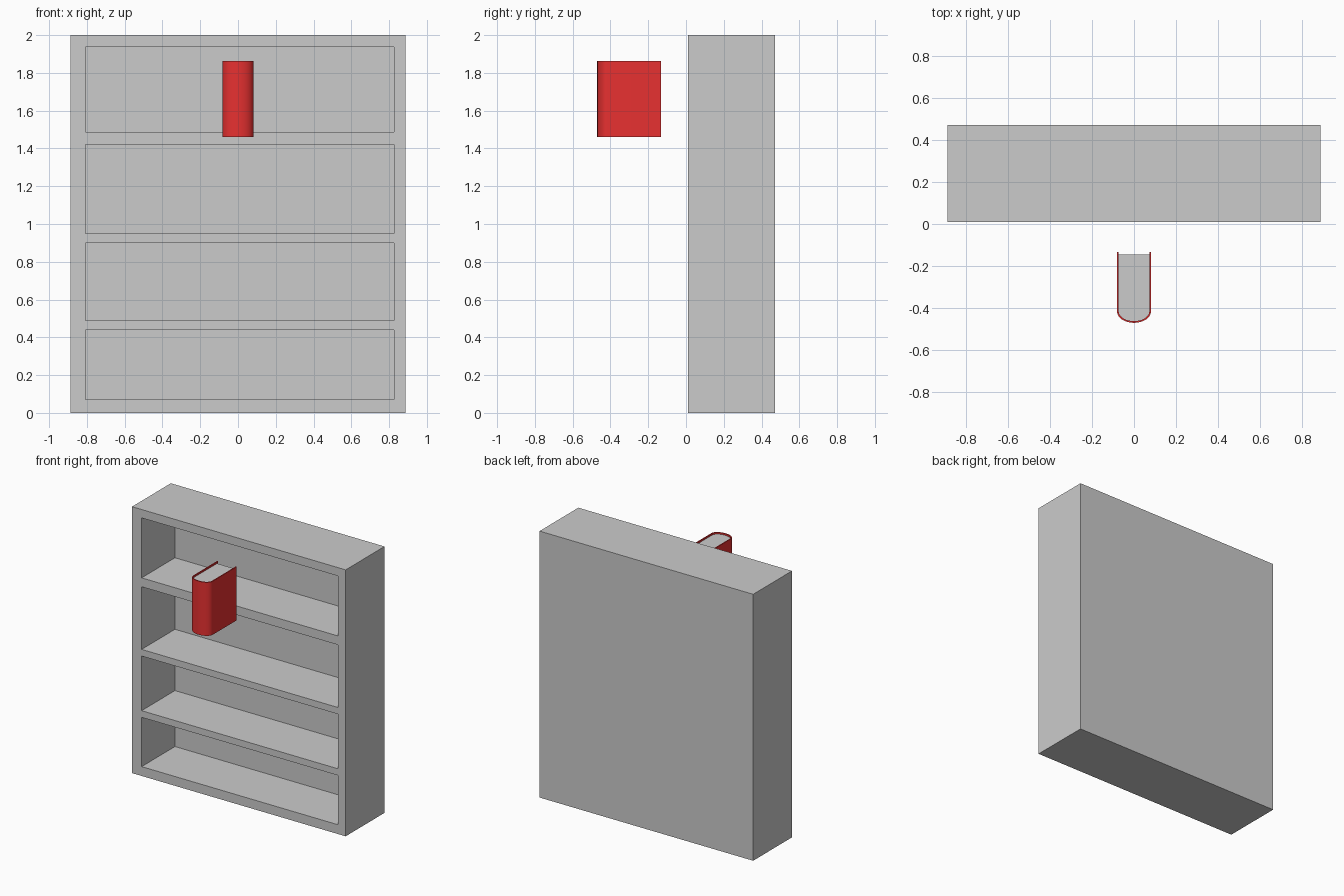
import bpy, bmesh, math

if "Cube" in bpy.data.objects:
    bpy.data.objects.remove(bpy.data.objects["Cube"])


def finish(name, bm):
    bmesh.ops.recalc_face_normals(bm, faces=bm.faces)
    mesh = bpy.data.meshes.new(name)
    bm.to_mesh(mesh)
    bm.free()
    obj = bpy.data.objects.new(name, mesh)
    bpy.context.collection.objects.link(obj)
    return obj


def add_box(bm, lo, hi):
    verts = bmesh.ops.create_cube(bm, size=1)["verts"]
    for v in verts:
        v.co = [a + (c + 0.5) * (b - a) for a, b, c in zip(lo, hi, v.co)]


def activate(obj):
    bpy.ops.object.select_all(action="DESELECT")
    obj.select_set(True)
    bpy.context.view_layer.objects.active = obj


def prism(name, outline, z0, z1):
    bm = bmesh.new()
    face = bm.faces.new([bm.verts.new((x, y, z0)) for x, y in outline])
    new = bmesh.ops.extrude_face_region(bm, geom=[face], use_keep_orig=True)["geom"]
    for g in new:
        if isinstance(g, bmesh.types.BMVert):
            g.co.z = z1
    obj = finish(name, bm)
    activate(obj)
    bpy.ops.object.shade_smooth_by_angle(angle=math.radians(30))
    return obj


def u_shape(half_width, y_open, y_bend, y_spine, steps=24):
    """Open U in plan: straight sides with an elliptical spine."""
    arc = [math.pi * i / steps for i in range(steps + 1)]
    curve = [(half_width * math.cos(a), y_bend - (y_bend - y_spine) * math.sin(a)) for a in arc]
    return [(half_width, y_open)] + curve + [(-half_width, y_open)]


# Bookcase: solid block with four compartments cut into the front
bm = bmesh.new()
add_box(bm, (-0.887, 0.01, 0), (0.887, 0.47, 2))
bookcase = finish("bookcase", bm)

bm = bmesh.new()
for z0, z1 in [(0.07, 0.44), (0.49, 0.90), (0.95, 1.42), (1.487, 1.937)]:
    add_box(bm, (-0.807, -0.1, z0), (0.825, 0.405, z1))
cutter = finish("compartment_cutter", bm)
cutter.hide_render = True

mod = bookcase.modifiers.new("compartments", "BOOLEAN")
mod.operation = "DIFFERENCE"
mod.solver = "EXACT"
mod.object = cutter
activate(bookcase)
bpy.ops.object.modifier_apply(modifier=mod.name)
bpy.data.objects.remove(cutter)

# Book cover: thin red U wrapped round the spine
outer = u_shape(0.081, -0.132, -0.415, -0.47)
inner = u_shape(0.073, -0.132, -0.415, -0.462)
cover = prism("book_cover", outer + inner[::-1], 1.46, 1.862)
red = bpy.data.materials.new("red_cover")
red.diffuse_color = (0.8, 0.03, 0.03, 1)
red.use_nodes = True
red.node_tree.nodes["Principled BSDF"].inputs["Base Color"].default_value = red.diffuse_color
cover.data.materials.append(red)

# Page block, slightly shorter than the cover
prism("book_pages", u_shape(0.073, -0.144, -0.415, -0.462), 1.472, 1.85)
